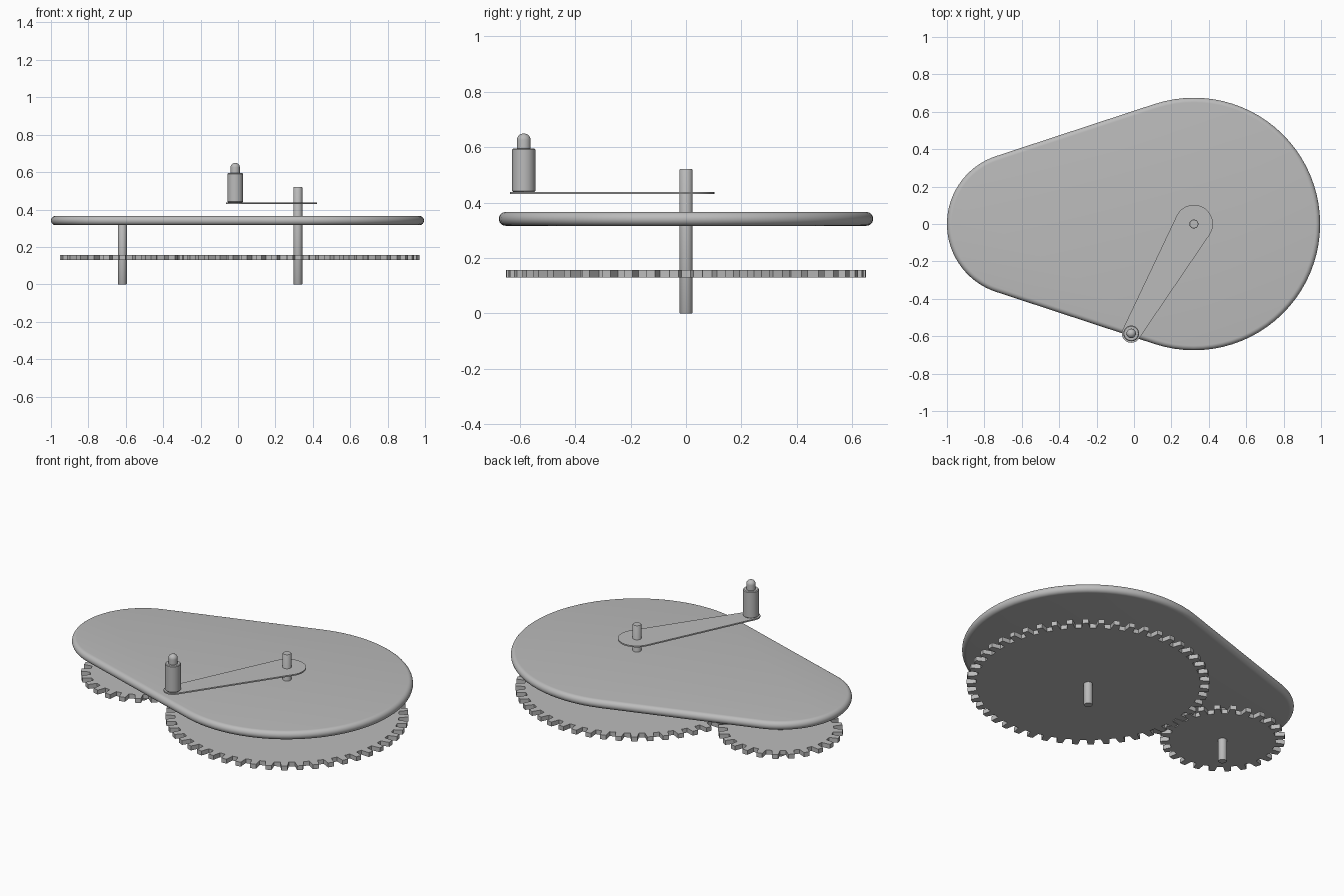
import bpy, bmesh
from math import pi, sin, cos, asin, radians
from mathutils import Matrix, Vector

cube = bpy.data.objects.get("Cube")
if cube:
    bpy.data.objects.remove(cube)

grey = bpy.data.materials.new("plain grey")
grey.use_nodes = True
grey.diffuse_color = (0.5, 0.5, 0.5, 1)
grey.node_tree.nodes["Principled BSDF"].inputs["Base Color"].default_value = (0.5, 0.5, 0.5, 1)

MAIN = Vector((0.32, 0))      # large gear axis
SIDE = Vector((-0.618, 0))    # small gear axis
GRIP = Vector((-0.015, -0.585))


def finish(name, bm, smooth=True):
    bmesh.ops.recalc_face_normals(bm, faces=bm.faces)
    mesh = bpy.data.meshes.new(name)
    bm.to_mesh(mesh)
    bm.free()
    mesh.materials.append(grey)
    obj = bpy.data.objects.new(name, mesh)
    bpy.context.collection.objects.link(obj)
    if smooth:
        bpy.ops.object.select_all(action='DESELECT')
        obj.select_set(True)
        bpy.context.view_layer.objects.active = obj
        bpy.ops.object.shade_smooth_by_angle(angle=radians(35))
    return obj


def egg_outline(a, ra, b, rb, steps=48):
    """Outline of two circles joined by their outer tangents (ra > rb)."""
    axis = b - a
    heading = axis.to_3d().to_2d().angle_signed(Vector((1, 0)))
    t = pi / 2 - asin((ra - rb) / axis.length)
    pts = []
    for c, r, start, sweep in ((a, ra, t, 2 * pi - 2 * t), (b, rb, -t, 2 * t)):
        for i in range(steps + 1):
            w = heading + start + sweep * i / steps
            pts.append(c + r * Vector((cos(w), sin(w))))
    return pts


def loft(name, rings, smooth=True):
    """Skin a stack of (outline, z) rings and cap both ends."""
    bm = bmesh.new()
    loops = [[bm.verts.new((p.x, p.y, z)) for p in pts] for pts, z in rings]
    for lo, hi in zip(loops, loops[1:]):
        n = len(lo)
        for i in range(n):
            j = (i + 1) % n
            bm.faces.new((lo[i], lo[j], hi[j], hi[i]))
    bm.faces.new(loops[0])
    bm.faces.new(loops[-1])
    return finish(name, bm, smooth)


def turned(name, center, profile, sides=32):
    """Round part from (radius, z) steps."""
    ring = [Vector((cos(2 * pi * i / sides), sin(2 * pi * i / sides))) for i in range(sides)]
    return loft(name, [([center + r * p for p in ring], z) for r, z in profile])


def gear(name, center, root, tip, teeth, phase):
    pts = []
    pitch = 2 * pi / teeth
    for k in range(teeth):
        for f, r in ((-0.29, root), (-0.19, tip), (0.19, tip), (0.29, root)):
            w = phase + (k + f) * pitch
            pts.append(center + r * Vector((cos(w), sin(w))))
    return loft(name, [(pts, 0.13), (pts, 0.156)], smooth=False)


# Cover plate with a fully rounded rim
rim, mid = 0.025, 0.341
rings = []
for i in range(13):
    w = -pi / 2 + pi * i / 12
    inset = rim * (1 - cos(w))
    rings.append((egg_outline(MAIN, 0.675 - inset, SIDE, 0.382 - inset), mid + rim * sin(w)))
loft("cover_plate", rings)

# Meshing gears
gear("large_gear", MAIN, 0.6, 0.65, 48, pi / 48)
gear("small_gear", SIDE, 0.285, 0.334, 24, 0)

# Shafts
for name, c, top in (("main_shaft", MAIN, 0.52), ("side_shaft", SIDE, 0.33)):
    turned(name, c, [(0.022, 0), (0.024, 0.003), (0.024, top - 0.003), (0.022, top)])

# Crank arm
arm = egg_outline(MAIN, 0.102, GRIP, 0.05, 24)
loft("crank_arm", [(arm, 0.43), (arm, 0.438)])

# Handle and its domed pin
turned("handle_grip", GRIP, [(0.038, 0.438), (0.042, 0.442), (0.042, 0.591), (0.038, 0.595)])
dome = [(0.025 * cos(pi / 2 * i / 8), 0.625 + 0.024 * sin(pi / 2 * i / 8)) for i in range(8)]
turned("handle_pin", GRIP, [(0.025, 0.59)] + dome + [(0.001, 0.649)])
